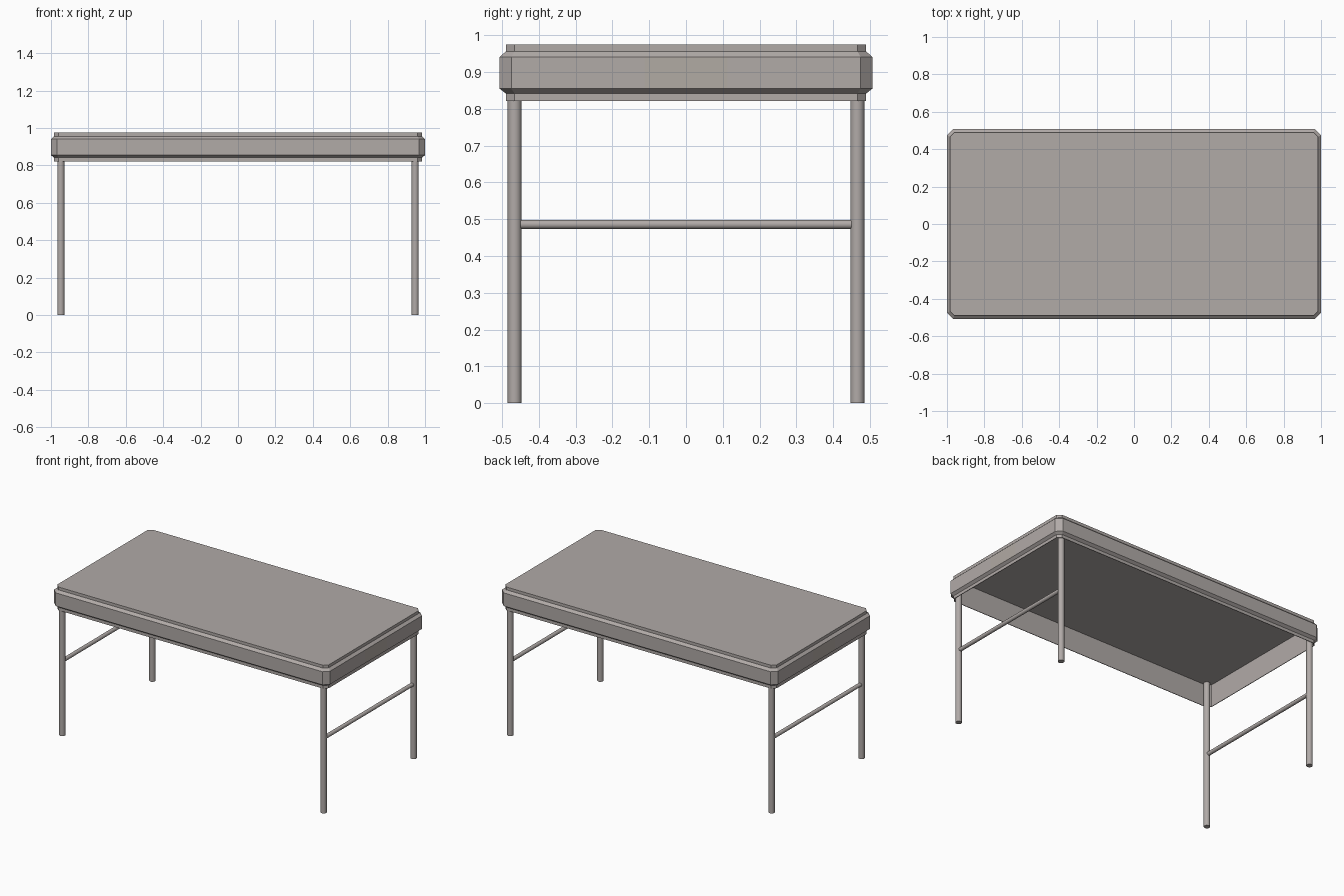
import bpy
import bmesh
import math
from mathutils import Vector

if "Cube" in bpy.data.objects:
    bpy.data.objects.remove(bpy.data.objects["Cube"], do_unlink=True)


def make_material(name, colour):
    mat = bpy.data.materials.new(name)
    mat.use_nodes = True
    mat.diffuse_color = (*colour, 1)
    mat.node_tree.nodes["Principled BSDF"].inputs["Base Color"].default_value = (*colour, 1)
    return mat


GREY = make_material("warm grey", (0.44, 0.405, 0.39))
PANEL = make_material("panel grey", (0.44, 0.405, 0.37))


def chamfered_ring(bm, hx, hy, c, z):
    """Octagonal outline: a rectangle with cut corners."""
    pts = [(hx, c - hy), (hx, hy - c), (hx - c, hy), (c - hx, hy),
           (-hx, hy - c), (-hx, c - hy), (c - hx, -hy), (hx - c, -hy)]
    return [bm.verts.new((x, y, z)) for x, y in pts]


def make_top():
    # Section from the hollow underside, around the lip, up to the table surface
    section = [(0.98, 0.486, 0.022, 0.968), (0.98, 0.486, 0.022, 0.822),
               (0.984, 0.49, 0.024, 0.822), (0.984, 0.49, 0.024, 0.842),
               (1.0, 0.507, 0.032, 0.855), (1.0, 0.507, 0.032, 0.941),
               (0.984, 0.49, 0.024, 0.956), (0.984, 0.49, 0.024, 0.975)]
    bm = bmesh.new()
    rings = [chamfered_ring(bm, *s) for s in section]
    for low, high in zip(rings, rings[1:]):
        for i in range(8):
            j = (i + 1) % 8
            bm.faces.new((low[i], low[j], high[j], high[i]))
    bm.faces.new(rings[0])
    bm.faces.new(rings[-1])
    bmesh.ops.recalc_face_normals(bm, faces=bm.faces[:])

    # Cut a central panel into each end band
    def end_faces():
        return [f for f in bm.faces if abs(f.calc_center_median().x) > 0.999]

    for y in (-0.113, 0.113):
        ends = end_faces()
        edges = {e for f in ends for e in f.edges}
        verts = {v for f in ends for v in f.verts}
        bmesh.ops.bisect_plane(bm, geom=ends + list(edges) + list(verts),
                               plane_co=Vector((0, y, 0)), plane_no=Vector((0, 1, 0)))
    for f in end_faces():
        if abs(f.calc_center_median().y) < 0.1:
            f.material_index = 1

    mesh = bpy.data.meshes.new("table_top")
    bm.to_mesh(mesh)
    bm.free()
    mesh.materials.append(GREY)
    mesh.materials.append(PANEL)
    bpy.context.collection.objects.link(bpy.data.objects.new("table_top", mesh))


def make_tube(name, radius, length, centre, rotation=(0, 0, 0)):
    bpy.ops.mesh.primitive_cylinder_add(vertices=20, radius=radius, depth=length,
                                        location=centre, rotation=rotation)
    tube = bpy.context.object
    tube.name = name
    tube.data.materials.append(GREY)
    bpy.ops.object.shade_smooth_by_angle(angle=math.radians(40))


make_top()

# Legs reach up into the hollow top; a rail joins each end pair
LEG_X, LEG_Y, LEG_HEIGHT = 0.947, 0.466, 0.968
for side, sx in (("left", 1), ("right", -1)):
    for end, sy in (("front", -1), ("back", 1)):
        make_tube(f"{end}_{side}_leg", 0.019, LEG_HEIGHT,
                  (sx * LEG_X, sy * LEG_Y, LEG_HEIGHT / 2))
    make_tube(f"{side}_rail", 0.0125, 0.9, (sx * LEG_X, 0, 0.486), (math.pi / 2, 0, 0))
